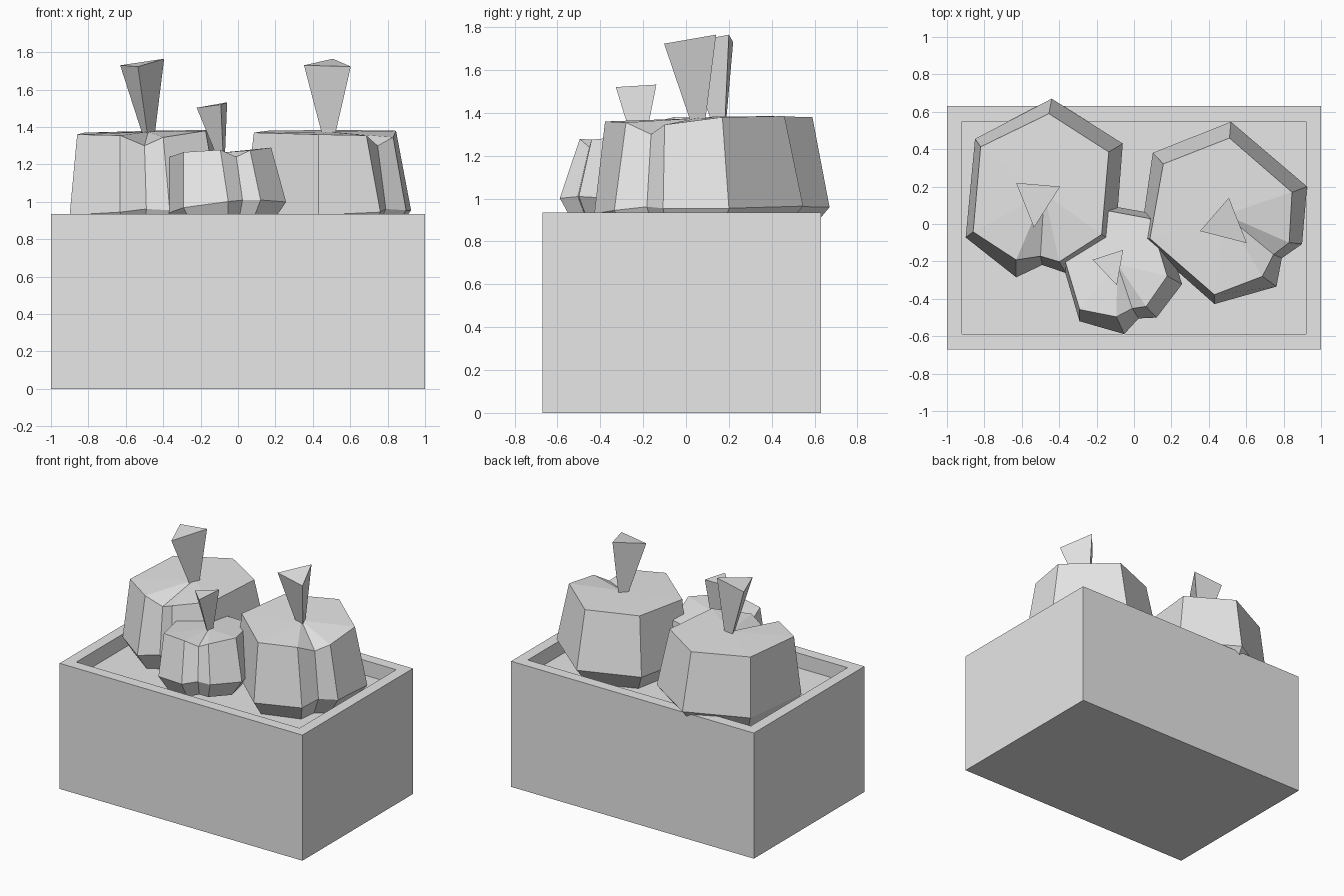
import bpy, bmesh
from math import radians
from mathutils import Matrix, Vector

cube = bpy.data.objects.get("Cube")
if cube:
    bpy.data.objects.remove(cube, do_unlink=True)

grey = bpy.data.materials.new("plain_grey")
grey.use_nodes = True
grey.diffuse_color = (0.8, 0.8, 0.8, 1)
grey.node_tree.nodes["Principled BSDF"].inputs["Base Color"].default_value = (0.8, 0.8, 0.8, 1)


def finish(name, bm, matrix=Matrix()):
    bmesh.ops.recalc_face_normals(bm, faces=bm.faces)
    bm.transform(matrix)
    mesh = bpy.data.meshes.new(name)
    bm.to_mesh(mesh)
    bm.free()
    mesh.materials.append(grey)
    bpy.context.collection.objects.link(bpy.data.objects.new(name, mesh))


def loft(rings, apex=None):
    """Skin a stack of equal rings; cap the top flat or as a fan to an apex."""
    bm = bmesh.new()
    loops = [[bm.verts.new(p) for p in ring] for ring in rings]
    n = len(loops[0])
    for low, high in zip(loops, loops[1:]):
        for i in range(n):
            j = (i + 1) % n
            bm.faces.new((low[i], low[j], high[j], high[i]))
    bm.faces.new(loops[0])
    if apex is None:
        bm.faces.new(loops[-1])
    else:
        tip = bm.verts.new(apex)
        for i in range(n):
            bm.faces.new((loops[-1][i], loops[-1][(i + 1) % n], tip))
    return bm


# Crate: solid block with a recessed floor inside the rim
bm = bmesh.new()
bmesh.ops.create_cube(bm, size=1, matrix=Matrix.Translation((0, -0.02, 0.4675))
                      @ Matrix.Diagonal((2, 1.3, 0.935, 1)))
top = max(bm.faces, key=lambda f: f.calc_center_median().z)
bmesh.ops.inset_region(bm, faces=[top], thickness=0.115)
floor = bmesh.ops.extrude_face_region(bm, geom=[top])
bmesh.ops.delete(bm, geom=[top], context='FACES_ONLY')
bmesh.ops.translate(bm, vec=(0, 0, -0.11),
                    verts=[v for v in floor["geom"] if isinstance(v, bmesh.types.BMVert)])
finish("crate", bm)

# Squat six-sided body with one grooved corner, measured from its widest ring
WIDE = [(.08, .537, .01), (.46, .297, .015), (.419, -.236, .005), (.155, -.395, .005),
        (.03, -.352, .012), (-.11, -.418, -.005), (-.38, -.205, -.02), (-.33, .322, -.01)]
SHOULDER = [(.065, .457, .43), (.385, .252, .435), (.347, -.189, .43), (.12, -.335, .395),
            (.02, -.305, .35), (-.11, -.325, .405), (-.34, -.175, .41), (-.3, .28, .42)]
STEM_TOP = [(-.11, .087, .78), (-.015, -.153, .773), (.125, .067, .815)]
APEX = Vector((.04, .03, .425))

BASE = [(x * .75, y * .75, z - .16) for x, y, z in WIDE]
STEM_BASE = [(APEX.x + x * .28, APEX.y + y * .28, .41) for x, y, z in STEM_TOP]


def pumpkin(side, place, turn, size=(1, 1, 1), tilt=(0, 0)):
    matrix = (Matrix.Translation(place)
              @ Matrix.Rotation(radians(tilt[1]), 4, 'Y')
              @ Matrix.Rotation(radians(tilt[0]), 4, 'X')
              @ Matrix.Rotation(radians(turn), 4, 'Z')
              @ Matrix.Diagonal((*size, 1)))
    finish(side + "_pumpkin", loft([BASE, WIDE, SHOULDER], APEX), matrix)
    finish(side + "_stem", loft([STEM_BASE, STEM_TOP]), matrix)


# Three pumpkins in the crate
pumpkin("right", (-.52, .133, .95), 0)
pumpkin("left", (.488, 0, .95), 54)
pumpkin("front", (-.09, -.277, .97), 22, (.73, .73, .7), (-6, -3.5))
